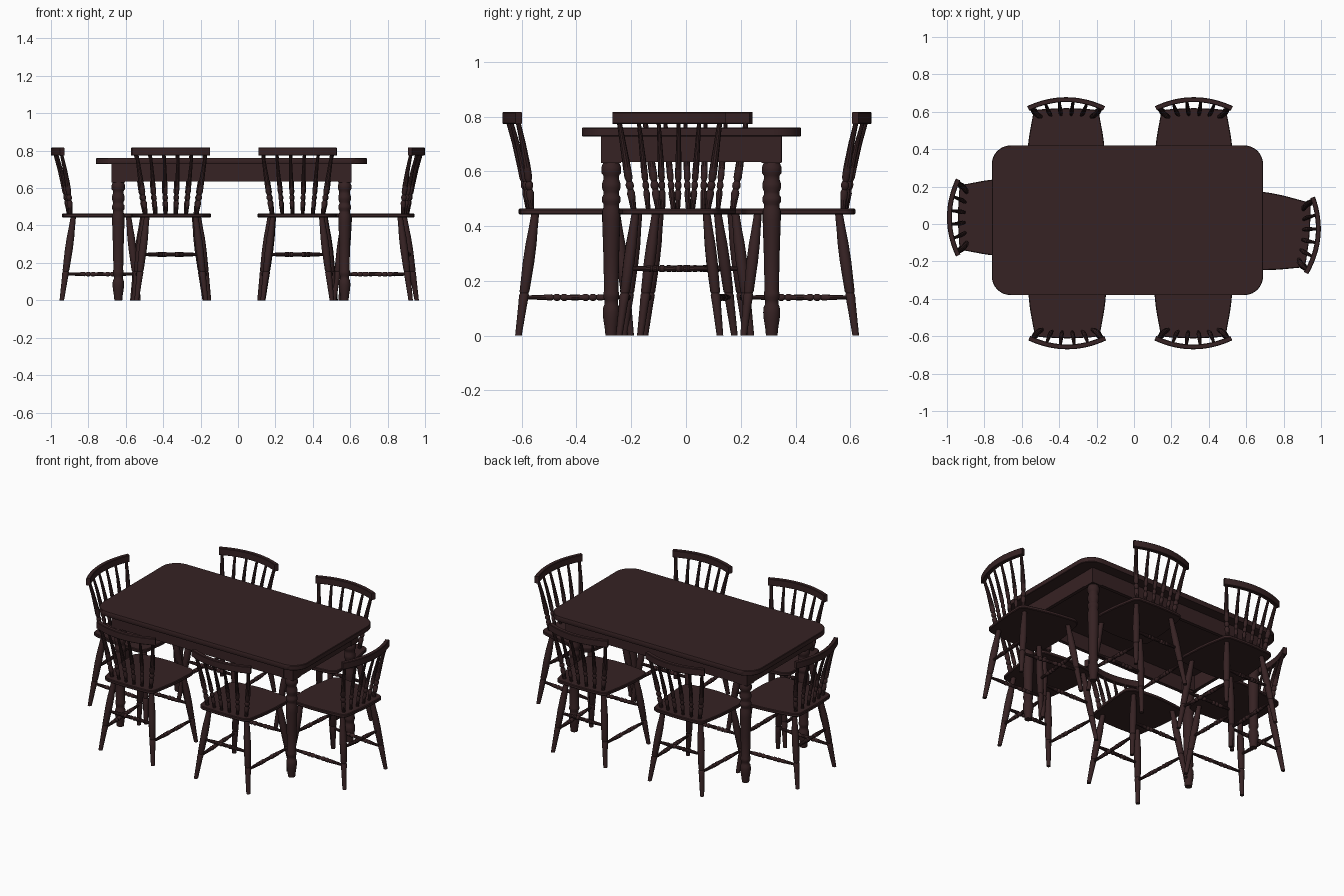
import bpy, bmesh, math
from mathutils import Vector, Matrix

if "Cube" in bpy.data.objects:
    bpy.data.objects.remove(bpy.data.objects["Cube"])

wood = bpy.data.materials.new("dark brown wood")
wood.diffuse_color = (0.037, 0.016, 0.017, 1)
wood.use_nodes = True
wood.node_tree.nodes["Principled BSDF"].inputs["Base Color"].default_value = wood.diffuse_color


def finish(bm, name, angle=35):
    """Turn a bmesh into a mesh with smooth shading and sharp edges."""
    bmesh.ops.recalc_face_normals(bm, faces=bm.faces[:])
    for f in bm.faces:
        f.smooth = True
    for e in bm.edges:
        if len(e.link_faces) == 2 and e.calc_face_angle(0) > math.radians(angle):
            e.smooth = False
    me = bpy.data.meshes.new(name)
    bm.to_mesh(me)
    bm.free()
    me.materials.append(wood)
    return me


def place(me, name, mat=Matrix()):
    ob = bpy.data.objects.new(name, me)
    bpy.context.collection.objects.link(ob)
    ob.matrix_world = mat
    return ob


def skin(bm, rings):
    """Join closed rings of points with quads and cap both ends."""
    vs = [[bm.verts.new(p) for p in r] for r in rings]
    n = len(vs[0])
    for a, b in zip(vs, vs[1:]):
        for i in range(n):
            j = (i + 1) % n
            bm.faces.new((a[i], a[j], b[j], b[i]))
    bm.faces.new(vs[0][::-1])
    bm.faces.new(vs[-1])


def turned(bm, a, b, prof, bow=Vector(), n=12, flat=False):
    """Turned rod from a to b; prof is (fraction, radius); bow bends the middle."""
    a, b = Vector(a), Vector(b)
    q = Vector((0, 0, 1)).rotation_difference(b - a)
    rings = []
    for t, r in prof:
        c = a.lerp(b, t) + bow * (4 * t * (1 - t))
        ring = []
        for i in range(n):
            o = Vector((r * math.cos(math.tau * i / n), r * math.sin(math.tau * i / n), 0))
            ring.append(c + (o if flat else q @ o))
        rings.append(ring)
    skin(bm, rings)


def slab(outline, z0, z1, e):
    """Flat board from an outline, with a small eased edge."""
    bm = bmesh.new()
    c = Vector((sum(p[0] for p in outline), sum(p[1] for p in outline))) / len(outline)
    rings = []
    for z, d in ((z0, e), (z0 + e, 0), (z1 - e, 0), (z1, e)):
        ring = []
        for x, y in outline:
            v = Vector((x, y)) - c
            v = c + v * (1 - d / v.length)
            ring.append((v.x, v.y, z))
        rings.append(ring)
    skin(bm, rings)
    return bm


def rounded(corners, radii, n=8):
    """Outline of a polygon with rounded corners."""
    pts = []
    for i, p in enumerate(corners):
        p = Vector(p)
        a = (Vector(corners[i - 1]) - p).normalized() * radii[i]
        b = (Vector(corners[(i + 1) % len(corners)]) - p).normalized() * radii[i]
        for k in range(n + 1):
            t = k / n * math.pi / 2
            pts.append(p + a * (1 - math.sin(t)) + b * (1 - math.cos(t)))
    return pts


def box(bm, c, s):
    bmesh.ops.create_cube(bm, size=1, matrix=Matrix.Translation(c) @ Matrix.Diagonal((*s, 1)))


# ---- table ----
T = Matrix.Translation((-0.035, 0.02, 0))
top = rounded([(-.725, -.4), (.725, -.4), (.725, .4), (-.725, .4)], [.1] * 4)
place(finish(slab(top, .728, .76, .003), "table_top"), "table_top", T)

leg_prof = [(0, .021), (.03, .024), (.06, .029), (.085, .031), (.105, .029), (.115, .024),
            (.13, .024), (.14, .029), (.155, .029), (.165, .026), (.3, .029), (.42, .033),
            (.455, .033), (.47, .028), (.48, .028), (.49, .034), (.505, .034), (.515, .028),
            (.525, .028), (.54, .034), (.555, .034), (.57, .029), (.585, .029),
            (.595, .036), (.615, .036), (.63, .03)]
bm = bmesh.new()
turned(bm, (0, 0, 0), (0, 0, 1), leg_prof, n=20)
box(bm, (0, 0, .68), (.073, .073, .1))
leg = finish(bm, "table_leg")
for sx in (-1, 1):
    for sy in (-1, 1):
        place(leg, "table_leg", T @ Matrix.Translation((sx * .605, sy * .293, 0)))

bm = bmesh.new()
for s in (-1, 1):
    box(bm, (0, s * .32, .682), (1.15, .022, .096))
    box(bm, (s * .63, 0, .682), (.022, .53, .096))
place(finish(bm, "table_apron"), "table_apron", T)

# ---- chair parts, back towards +y ----
seat = rounded([(-.215, -.19), (0, -.215), (.215, -.19), (.205, .02), (.172, .198),
                (0, .208), (-.172, .198), (-.205, .02)],
               [.05, .06, .05, .06, .03, .06, .03, .06], 5)
parts = [(finish(slab(seat, .443, .464, .004), "seat"), "seat")]


def leg_ends(sx, front):
    if front:
        return Vector((sx * .202, -.203, 0)), Vector((sx * .145, -.15, .45))
    return Vector((sx * .185, .207, 0)), Vector((sx * .13, .145, .45))


def on_leg(sx, front, z):
    a, b = leg_ends(sx, front)
    return a.lerp(b, z / .45)


# splayed legs
chair_leg = [(0, .012), (.25, .016), (.33, .018), (.345, .015), (.36, .018), (.6, .021),
             (.75, .02), (.85, .017), (1, .014)]
for front in (True, False):
    bm = bmesh.new()
    for sx in (-1, 1):
        turned(bm, *leg_ends(sx, front), chair_leg, flat=True)
    name = "front_legs" if front else "back_legs"
    parts.append((finish(bm, name), name))

# stretchers with turned beads
half = [(0, .007), (.2, .010), (.27, .012), (.29, .008), (.31, .013), (.34, .013), (.36, .008),
        (.38, .013), (.41, .013), (.43, .009), (.47, .011)]
rail = half + [(1 - t, r) for t, r in reversed(half)]
bm = bmesh.new()
for sx in (-1, 1):
    turned(bm, on_leg(sx, True, .14), on_leg(sx, False, .14), rail, n=10)
for front in (True, False):
    turned(bm, on_leg(-1, front, .245), on_leg(1, front, .245), rail, n=10)
parts.append((finish(bm, "stretchers"), "stretchers"))


# crest rail: curved band
def crest_y(x):
    return .252 - .05 * (x / .21) ** 2


bm = bmesh.new()
rings = []
for i in range(17):
    x = -.203 + .406 * i / 16
    nrm = Vector((.1 * x / .0441, 1)).normalized()
    ring = []
    for d, z in ((-.013, .776), (-.010, .773), (.010, .773), (.013, .776),
                 (.013, .814), (.010, .817), (-.010, .817), (-.013, .814)):
        ring.append((x + nrm.x * d, crest_y(x) + nrm.y * d, z))
    rings.append(ring)
skin(bm, rings)
parts.append((finish(bm, "crest_rail"), "crest_rail"))

# back spindles
spin = [(0, .008), (.12, .010), (.2, .012), (.24, .008), (.27, .012), (.3, .012), (.33, .008),
        (.37, .012), (.5, .0115), (.75, .009), (1, .007)]
bm = bmesh.new()
for i in range(6):
    u = -1 + 2 * i / 5
    k = 1.25 if abs(u) == 1 else 1
    turned(bm, (u * .135, .172 - .012 * u * u, .455), (u * .185, crest_y(u * .185) - .004, .785),
           [(t, r * k) for t, r in spin], bow=Vector((0, -.008, 0)), n=10)
parts.append((finish(bm, "back_spindles"), "back_spindles"))

# ---- six chairs around the table: x, y, turn in degrees ----
for x, y, a in ((-.363, .413, 0), (.32, .413, 0), (-.357, -.405, 180), (.317, -.405, 180),
                (-.735, .035, 90), (.733, -.042, -95)):
    M = Matrix.Translation((x, y, 0)) @ Matrix.Rotation(math.radians(a), 4, 'Z')
    for me, name in parts:
        place(me, "chair_" + name, M)
